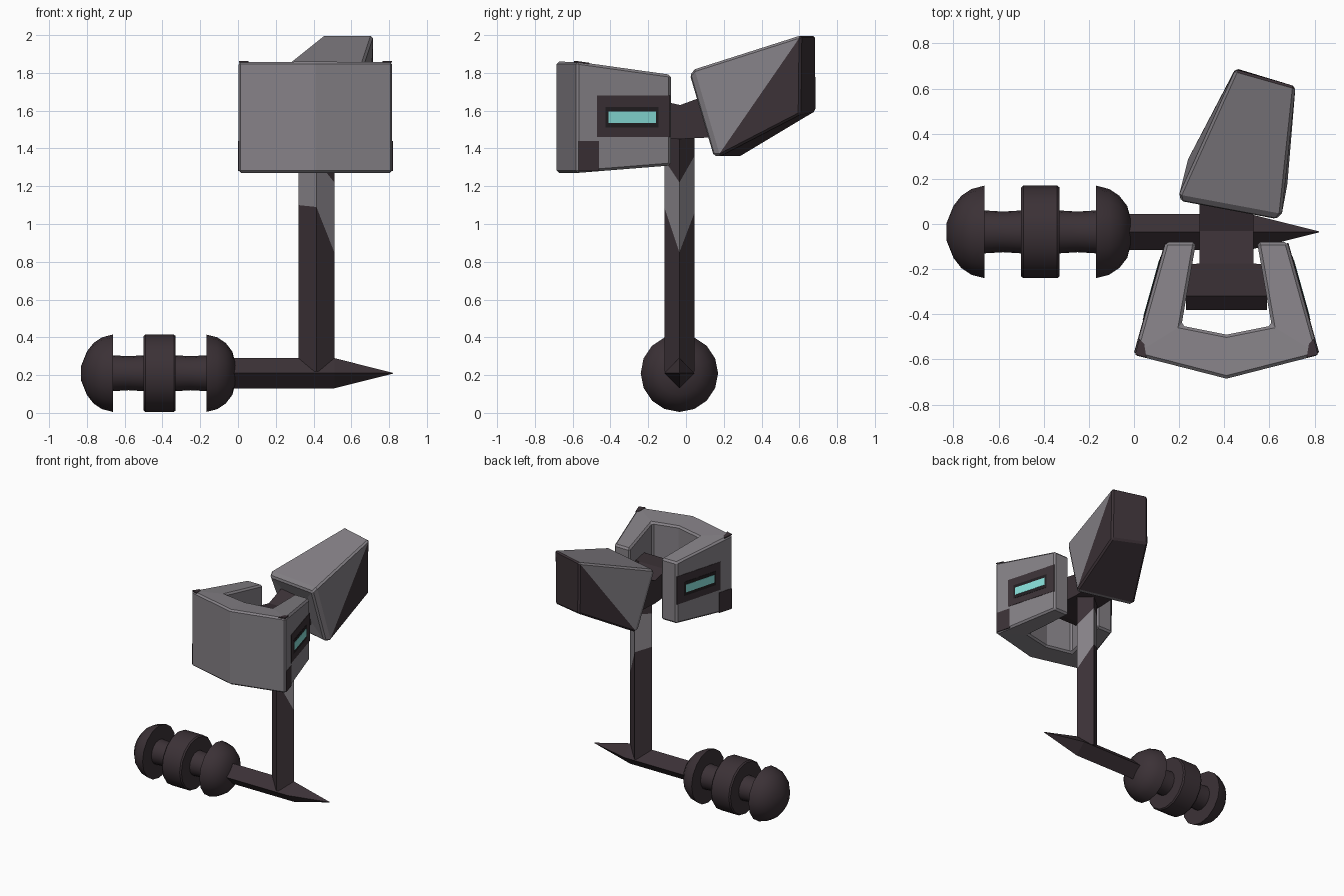
import bpy, bmesh, math
from mathutils import Vector

if "Cube" in bpy.data.objects:
    bpy.data.objects.remove(bpy.data.objects["Cube"])


def material(name, rgb):
    m = bpy.data.materials.new(name)
    m.diffuse_color = (*rgb, 1)
    m.use_nodes = True
    m.node_tree.nodes["Principled BSDF"].inputs["Base Color"].default_value = m.diffuse_color
    return m


GREY = material("warm grey", (0.235, 0.22, 0.24))
DARK = material("dark plum", (0.044, 0.031, 0.037))
BLACK = material("near black", (0.016, 0.013, 0.015))
TEAL = material("teal glow", (0.24, 0.72, 0.68))
CX, CY, CZ = 0.41, -0.035, 0.21   # post x, shaft y, shaft z


def finish(name, bm, mats, bevel=0):
    bmesh.ops.recalc_face_normals(bm, faces=bm.faces)
    me = bpy.data.meshes.new(name)
    bm.to_mesh(me)
    bm.free()
    for m in mats:
        me.materials.append(m)
    ob = bpy.data.objects.new(name, me)
    bpy.context.collection.objects.link(ob)
    if bevel:
        mod = ob.modifiers.new("bevel", 'BEVEL')
        mod.width, mod.segments = bevel, 1
        mod.limit_method, mod.angle_limit = 'ANGLE', math.radians(40)
    return ob


def loft(name, rings, mats, bands=None, bevel=0):
    """Skin a list of equal-sized rings, with capped ends; bands = material per segment."""
    bm = bmesh.new()
    vs = [[bm.verts.new(p) for p in r] for r in rings]
    n = len(rings[0])
    for k in range(len(vs) - 1):
        for i in range(n):
            j = (i + 1) % n
            f = bm.faces.new((vs[k][i], vs[k][j], vs[k + 1][j], vs[k + 1][i]))
            f.material_index = bands[k] if bands else 0
    bm.faces.new(vs[0]).material_index = bands[0] if bands else 0
    bm.faces.new(vs[-1]).material_index = bands[-1] if bands else 0
    return finish(name, bm, mats, bevel)


# Turned grip: profile (x, radius) spun around the x axis
half = [(-0.83, 0.04), (-0.80, 0.115), (-0.765, 0.16), (-0.72, 0.19), (-0.662, 0.205),
        (-0.662, 0.095), (-0.58, 0.09), (-0.5, 0.095), (-0.5, 0.197), (-0.49, 0.205)]
MID = -0.42
profile = half + [(2 * MID + 0.01 - x, r) for x, r in reversed(half)]
profile = [(min(x, -0.01), r) for x, r in profile]
N = 16
grip = loft("turned_grip", [[(x, CY + r * math.cos(2 * math.pi * i / N),
                              CZ + r * math.sin(2 * math.pi * i / N)) for i in range(N)]
                            for x, r in profile], [DARK])
bpy.context.view_layer.objects.active = grip
grip.select_set(True)
bpy.ops.object.shade_smooth_by_angle(angle=math.radians(32))

# Horizontal diamond shaft with spike
loft("spiked_shaft", [[(x, CY - r, CZ), (x, CY, CZ - r), (x, CY + r, CZ), (x, CY, CZ + r)]
                      for x, r in [(-0.05, 0.08), (0.51, 0.08), (0.82, 0.002)]], [DARK])


# Upright diamond post: dark base, worn grey band, dark top
def post_ring(left, front, right, back):
    return [(CX + 0.005 - 0.095, CY, left), (CX + 0.005, CY - 0.08, front),
            (CX + 0.005 + 0.095, CY, right), (CX + 0.005, CY + 0.08, back)]


loft("upright_post", [post_ring(0.22, 0.22, 0.22, 0.22), post_ring(1.1, 1.09, 0.85, 1.06),
                      post_ring(1.36, 1.34, 1.22, 1.36), post_ring(1.5, 1.5, 1.5, 1.5)],
     [DARK, GREY], [0, 1, 0])

# Neck block joining the two heads
neck = [(-0.38, 0.18, 1.47, 1.60), (-0.32, 0.18, 1.46, 1.66), (-0.18, 0.18, 1.46, 1.66),
        (-0.175, 0.12, 1.46, 1.66), (-0.03, 0.12, 1.45, 1.63), (0.16, 0.12, 1.46, 1.70)]
loft("neck_block", [[(CX - w, y, a), (CX + w, y, a), (CX + w, y, b), (CX - w, y, b)]
                    for y, w, a, b in neck], [DARK])

# Front U-shaped head: stations of (outer xy, inner xy, z range at outer and inner)


def zrange(y):
    t = max(0, min(1, (y + 0.58) / 0.5))
    return 1.27 + 0.04 * t, 1.86 - 0.07 * t


right = [((0.27, -0.08), (0.135, -0.08)), ((0.41, -0.58), (0.20, -0.45))]
stations = ([((CX - o[0], o[1]), (CX - i[0], i[1])) for o, i in right]
            + [((CX, -0.685), (CX, -0.49))]
            + [((CX + o[0], o[1]), (CX + i[0], i[1])) for o, i in reversed(right)])
rings = []
for (ox, oy), (ix, iy) in stations:
    (a, b), (c, d) = zrange(oy), zrange(iy)
    rings.append([(ox, oy, a), (ox, oy, b), (ix, iy, d), (ix, iy, c)])
loft("front_head", rings, [GREY], bevel=0.013)


# Thin plates laid on the sloping sides of the front head
def side_plate(name, mat, y0, y1, z0, z1, t):
    for s, tag in ((1, "right"), (-1, "left")):
        def ring(off):
            return [(CX + s * (0.41 - 0.28 * (y + 0.58) + off), y, z)
                    for y, z in ((y0, z0), (y1, z0), (y1, z1), (y0, z1))]
        loft(f"{name}_{tag}", [ring(-0.004), ring(t)], [mat])


side_plate("side_panel", DARK, -0.47, -0.085, 1.46, 1.68, 0.003)
side_plate("window_frame", BLACK, -0.425, -0.145, 1.51, 1.62, 0.005)
side_plate("glow_window", TEAL, -0.41, -0.16, 1.535, 1.595, 0.007)
side_plate("worn_lower_patch", DARK, -0.57, -0.46, 1.28, 1.44, 0.003)
for s, tag in ((1, "right"), (-1, "left")):
    tri = [(0.405, -0.578), (0.355, -0.592), (0.365, -0.53), (0.387, -0.51)]
    loft(f"worn_top_patch_{tag}", [[(CX + s * x, y, zrange(y)[1] + dz) for x, y in tri]
                                   for dz in (-0.004, 0.003)], [DARK])

# Rear tilted head: tapered block, dark end, underside and lower side triangles
near = [Vector(p) for p in ((0.24, 0.29, 1.36), (0.68, 0.18, 1.36),
                            (0.655, 0.045, 1.82), (0.20, 0.13, 1.80))]
far = [Vector(p) for p in ((0.45, 0.69, 1.60), (0.715, 0.605, 1.58),
                           (0.715, 0.61, 2.0), (0.45, 0.685, 2.0))]
mid = sum(near, Vector()) / 4
push = (mid - sum(far, Vector()) / 4).normalized() * 0.04
bm = bmesh.new()
lip = [bm.verts.new(mid + (p - mid) * 0.93 + push) for p in near]
nv = [bm.verts.new(p) for p in near]
fv = [bm.verts.new(p) for p in far]
hub = bm.verts.new(mid + push * 0.4)
for i in range(4):
    j = (i + 1) % 4
    bm.faces.new((hub, lip[i], lip[j]))
    bm.faces.new((lip[i], nv[i], nv[j], lip[j]))
dark = [bm.faces.new(fv), bm.faces.new((nv[0], nv[1], fv[1], fv[0]))]
bm.faces.new((nv[3], nv[2], fv[2], fv[3]))
for lo, hi in ((0, 3), (1, 2)):
    bm.faces.new((nv[lo], nv[hi], fv[hi]))
    dark.append(bm.faces.new((nv[lo], fv[hi], fv[lo])))
for f in dark:
    f.material_index = 1
finish("rear_head", bm, [GREY, DARK], bevel=0.012)
